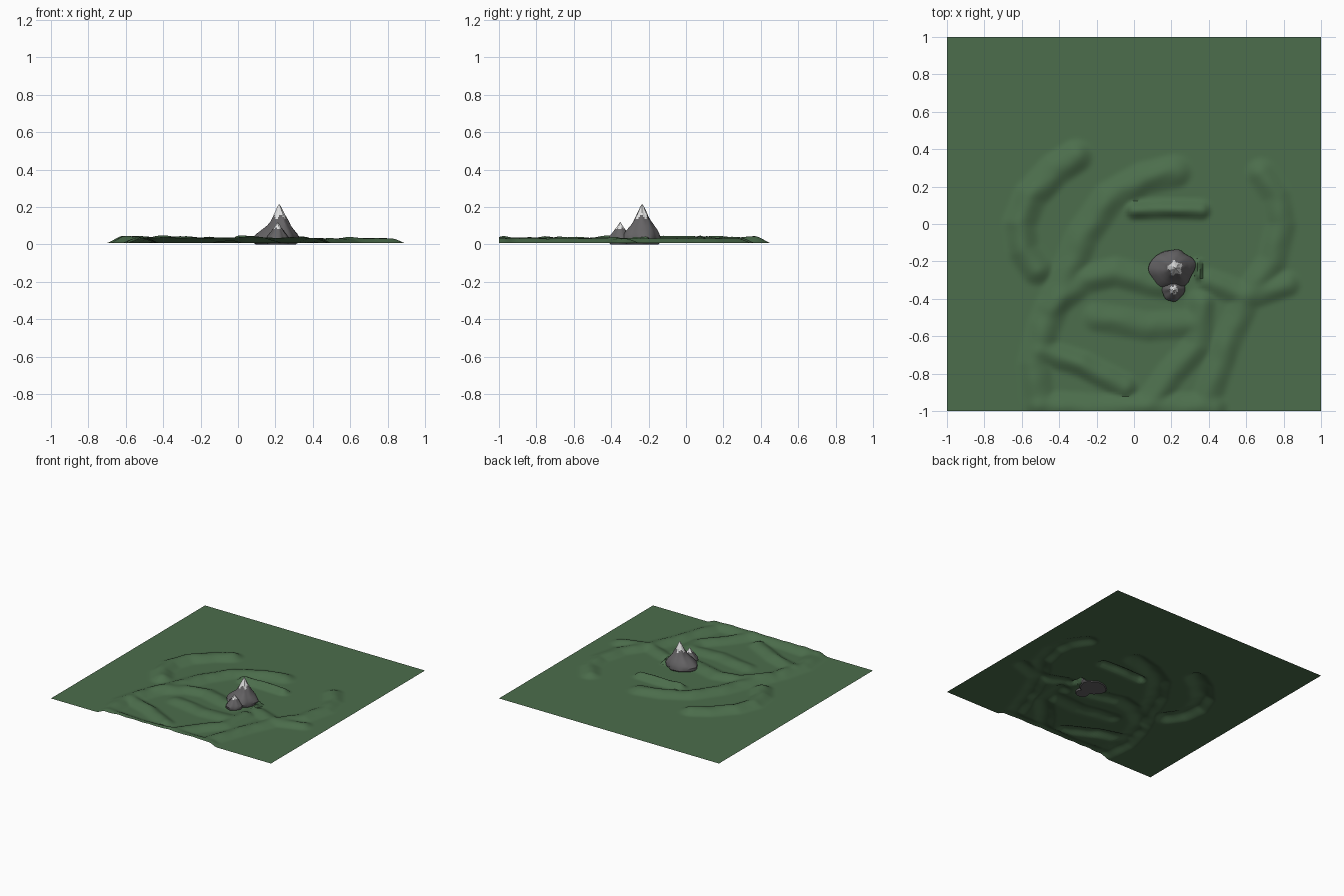
import bpy, bmesh, math
from mathutils import Vector, noise

if "Cube" in bpy.data.objects:
    bpy.data.objects.remove(bpy.data.objects["Cube"])

def material(name, col):
    m = bpy.data.materials.new(name)
    m.diffuse_color = (*col, 1)
    m.use_nodes = True
    m.node_tree.nodes["Principled BSDF"].inputs["Base Color"].default_value = m.diffuse_color
    return m

GREEN = material("grass green", (0.072, 0.155, 0.072))
ROCK = material("rock grey", (0.13, 0.125, 0.13))
SNOW = material("snow white", (0.75, 0.75, 0.75))

def make_object(name, bm, mats, angle):
    me = bpy.data.meshes.new(name)
    bm.to_mesh(me)
    bm.free()
    ob = bpy.data.objects.new(name, me)
    bpy.context.collection.objects.link(ob)
    for m in mats:
        me.materials.append(m)
    bpy.ops.object.select_all(action='DESELECT')
    ob.select_set(True)
    bpy.context.view_layer.objects.active = ob
    bpy.ops.object.shade_smooth_by_angle(angle=math.radians(angle))
    return ob

# Ridge strokes on the ground: (height, half width, path)
RIDGES = [
    (0.036, 0.10, [(-.31, .36), (-.42, .29), (-.55, .15), (-.61, 0), (-.59, -.14), (-.52, -.24)]),
    (0.031, 0.10, [(.22, .28), (.05, .24), (-.13, .14), (-.27, -.06), (-.37, -.3), (-.48, -.55), (-.53, -.75), (-.51, -.95)]),
    (0.037, 0.06, [(.0, .075), (.2, .08), (.36, .075)]),
    (0.026, 0.09, [(.68, .27), (.76, .15), (.79, 0), (.74, -.2), (.6, -.4), (.49, -.65), (.38, -.97)]),
    (0.028, 0.09, [(-.45, -.45), (-.27, -.3), (-.1, -.26), (.08, -.31), (.2, -.33)]),
    (0.026, 0.08, [(.82, -.32), (.62, -.39), (.4, -.31)]),
    (0.022, 0.09, [(-.2, -.5), (.08, -.55), (.3, -.53)]),
    (0.032, 0.08, [(-.5, -.68), (-.28, -.75), (-.05, -.87)]),
    (0.028, 0.09, [(.36, -.42), (.34, -.65), (.2, -.8), (.08, -.97)]),
    (0.030, 0.09, [(-.5, -.97), (-.2, -.99), (.1, -.98), (.42, -.98)]),
    (0.035, 0.03, [(.34, -.21), (.35, -.28)]),
]
BASE = 0.007

def stroke_distance(x, y, path):
    best = 9.0
    for (ax, ay), (bx, by) in zip(path, path[1:]):
        dx, dy = bx - ax, by - ay
        t = max(0, min(1, ((x - ax) * dx + (y - ay) * dy) / (dx * dx + dy * dy)))
        best = min(best, math.hypot(x - ax - t * dx, y - ay - t * dy))
    return best

def ground_height(x, y):
    total = 0
    for h, r, path in RIDGES:
        d = stroke_distance(x, y, path)
        if d < r:
            b = h * (1 - (d / r) ** 2) ** 2
            total += b ** 3
    rough = 1 + 0.25 * noise.noise(Vector((x * 9, y * 9, 3)))
    return BASE + min(0.041, total ** (1 / 3) * rough)

# Ground sheet
bm = bmesh.new()
bmesh.ops.create_grid(bm, x_segments=130, y_segments=130, size=1)
for v in bm.verts:
    v.co.z = ground_height(v.co.x, v.co.y)
make_object("ground", bm, [GREEN], 40)

# Mountains: rings following a bell profile, uneven around, snow above a jagged line
def mountain(name, cx, cy, profile, snow_z, lobe, seed, segs=36):
    bm = bmesh.new()
    top = profile[-1][1]
    rings = []
    for r, z in profile[:-1]:
        ring = []
        for i in range(segs):
            a = 2 * math.pi * i / segs
            k = 1 + 0.16 * noise.noise(Vector((1.8 * math.cos(a), 1.8 * math.sin(a), z * 14 + seed)))
            k += 0.05 * math.sin(7 * a + seed) * z / top
            k += lobe * max(0, -math.cos(a - 0.1)) ** 3 * max(0, 1 - z / (0.5 * top)) ** 0.6
            ring.append(bm.verts.new((cx + r * k * math.cos(a), cy + r * k * math.sin(a), z)))
        rings.append(ring)
    tip = bm.verts.new((cx, cy, top))
    bm.faces.new(rings[0][::-1])
    for lo, hi in zip(rings, rings[1:]):
        for i in range(segs):
            j = (i + 1) % segs
            bm.faces.new((lo[i], lo[j], hi[j], hi[i]))
    for i in range(segs):
        bm.faces.new((rings[-1][i], rings[-1][(i + 1) % segs], tip))
    bm.normal_update()
    for f in bm.faces:
        c = f.calc_center_median()
        a = math.atan2(c.y - cy, c.x - cx)
        f.material_index = int(c.z > snow_z + 0.05 * top * math.sin(5 * a + seed))
    make_object(name, bm, [ROCK, SNOW], 30)

mountain("large_mountain", 0.22, -0.235,
         [(.085, 0), (.098, .015), (.1, .035), (.093, .055), (.08, .078), (.064, .1), (.052, .12),
          (.043, .135), (.036, .147), (.031, .157), (.025, .17), (.018, .184), (.011, .2), (0, .217)],
         0.147, 0.45, 2.0)
mountain("small_mountain", 0.213, -0.352,
         [(.05, 0), (.058, .012), (.06, .03), (.053, .045), (.042, .06), (.031, .075),
          (.024, .084), (.018, .092), (.012, .102), (.006, .112), (0, .122)],
         0.086, 0.12, 5.0)
